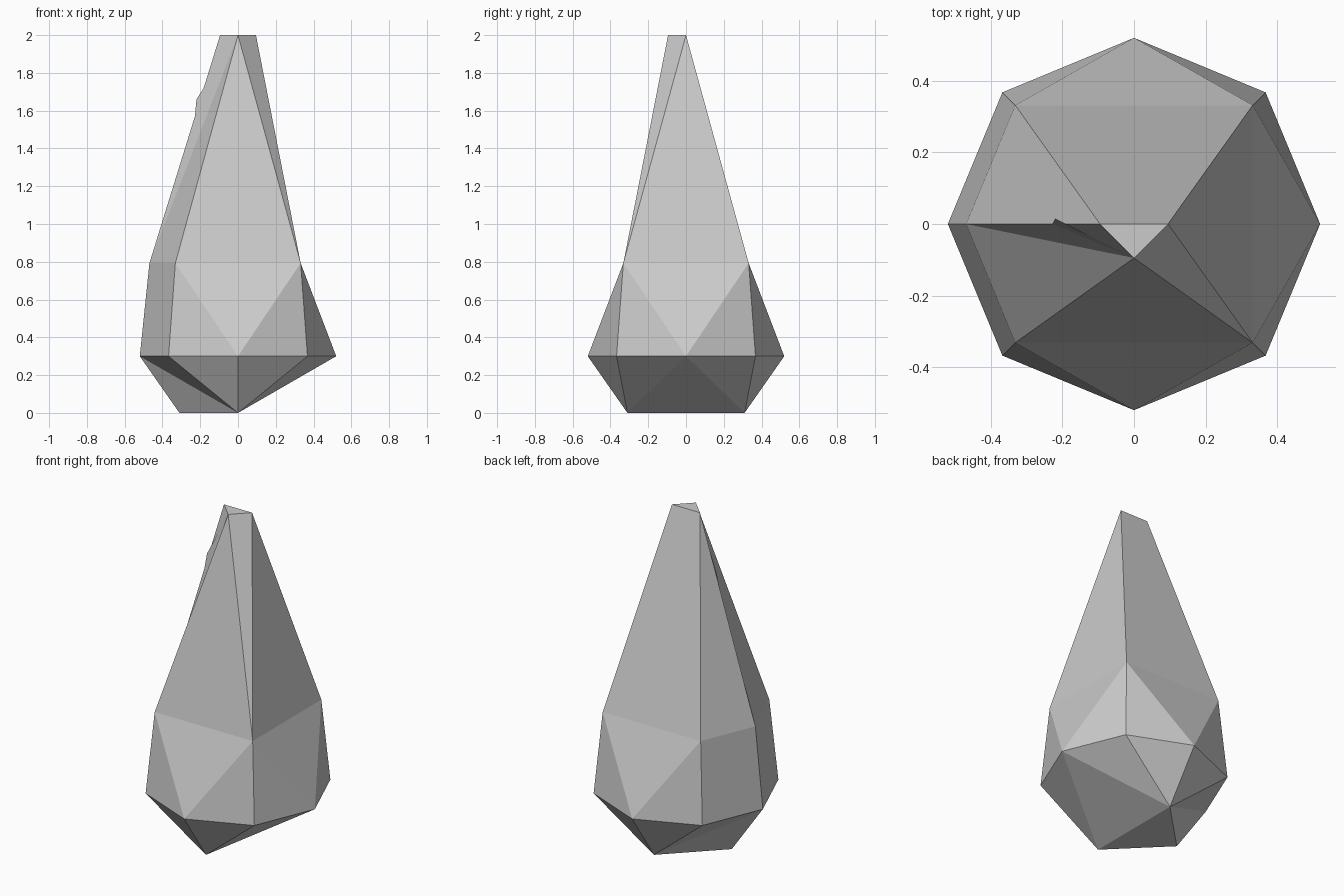
import bpy, bmesh, math

if "Cube" in bpy.data.objects:
    bpy.data.objects.remove(bpy.data.objects["Cube"])

bm = bmesh.new()

def ring(radius, z, degrees):
    """Ring vertices keyed by their angle around z."""
    return {d: bm.verts.new((radius * math.cos(math.radians(d)),
                             radius * math.sin(math.radians(d)), z)) for d in degrees}

base = ring(0.31, 0.0, (90, 180, 270))
girdle = ring(0.52, 0.3, range(0, 360, 45))
shoulder = ring(0.469, 0.793, (45, 135, 180, 225, 315))
tip = ring(0.095, 2.0, (0, 180, 270))

def face(*verts):
    bm.faces.new(verts)

# flat base and flat tip
face(*base.values())
face(*tip.values())

# underside facets
for corner, angles in ((90, (0, 45, 90, 135, 180)), (270, (180, 225, 270, 315, 0))):
    for a, b in zip(angles, angles[1:]):
        face(base[corner], girdle[a], girdle[b])
face(base[270], girdle[0], base[90])
face(base[90], girdle[180], base[180])
face(base[180], girdle[180], base[270])

# belt between girdle and shoulder
for mid in (0, 90, 270):
    lo, hi = (mid - 45) % 360, mid + 45
    face(girdle[mid], shoulder[hi], shoulder[lo])
    face(girdle[lo], girdle[mid], shoulder[lo])
    face(girdle[mid], girdle[hi], shoulder[hi])
for a, b in ((135, 180), (180, 225)):
    face(girdle[a], girdle[b], shoulder[b], shoulder[a])

# long tapering facets
face(shoulder[45], shoulder[135], tip[180], tip[0])
face(shoulder[135], shoulder[180], tip[180])
face(shoulder[180], tip[270], tip[180])
face(shoulder[180], shoulder[225], tip[270])
face(shoulder[225], shoulder[315], tip[270])
face(shoulder[315], tip[0], tip[270])
face(shoulder[315], shoulder[45], tip[0])
bmesh.ops.recalc_face_normals(bm, faces=bm.faces[:])

# thin chipped sliver on the left edge
chip = [bm.verts.new(p) for p in ((0, -0.095, 2), (-0.22, 0.015, 1.66), (-0.228, 0, 1.57))]
face(*chip)

mesh = bpy.data.meshes.new("crystal")
bm.to_mesh(mesh)
bm.free()
bpy.context.collection.objects.link(bpy.data.objects.new("crystal", mesh))
